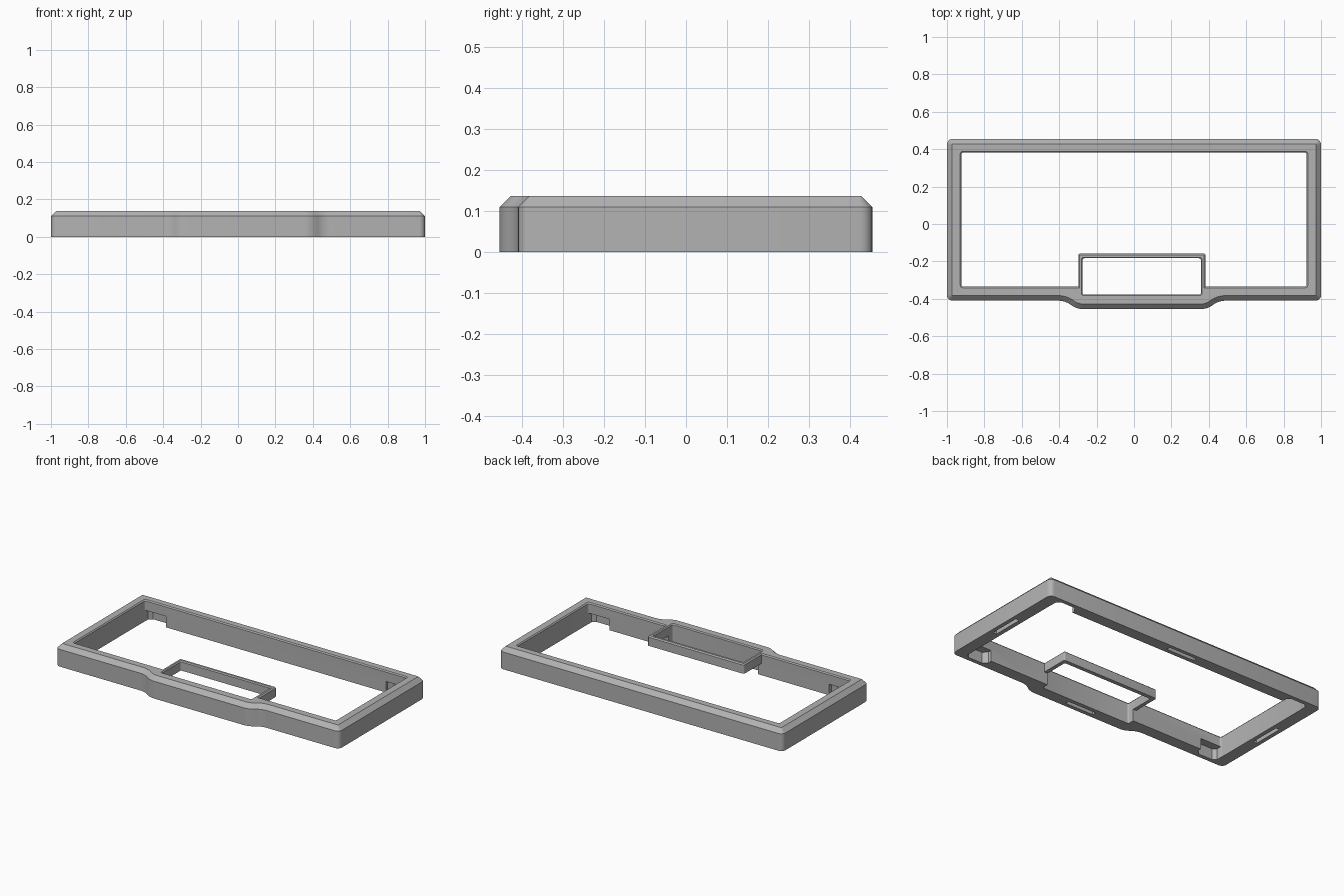
import bpy, bmesh, math

cube = bpy.data.objects.get("Cube")
if cube:
    bpy.data.objects.remove(cube)

HEIGHT = 0.137
CHAMFER = 0.027

grey = bpy.data.materials.new("plain grey")
grey.use_nodes = True
grey.diffuse_color = (0.45, 0.45, 0.45, 1)
grey.node_tree.nodes["Principled BSDF"].inputs["Base Color"].default_value = (0.45, 0.45, 0.45, 1)


def prism(name, outline, z0, z1, radius=0.0, chamfer=0.0, flare=0.0):
    """Upright prism with rounded corners and an optional chamfered or flared top."""
    bm = bmesh.new()
    base = bm.faces.new([bm.verts.new((x, y, z0)) for x, y in outline])
    top = bmesh.ops.extrude_face_region(bm, geom=[base])["geom"]
    for v in [g for g in top if isinstance(g, bmesh.types.BMVert)]:
        v.co.z = z1
    bmesh.ops.recalc_face_normals(bm, faces=bm.faces)
    if radius:
        upright = [e for e in bm.edges if abs(e.verts[0].co.z - e.verts[1].co.z) > 1e-5]
        bmesh.ops.bevel(bm, geom=upright, offset=radius, segments=5, profile=0.5, affect="EDGES")
    rim = [e for e in bm.edges if all(abs(v.co.z - z1) < 1e-5 for v in e.verts)]
    if chamfer:
        bmesh.ops.bevel(bm, geom=rim, offset=chamfer, segments=1, affect="EDGES")
    if flare:
        xs = [v.co.x for v in bm.verts]
        ys = [v.co.y for v in bm.verts]
        cx, cy = (max(xs) + min(xs)) / 2, (max(ys) + min(ys)) / 2
        sx = 1 + flare / (max(xs) - cx)
        sy = 1 + flare / (max(ys) - cy)
        for v in {v for e in rim for v in e.verts}:
            v.co.x = cx + (v.co.x - cx) * sx
            v.co.y = cy + (v.co.y - cy) * sy
    bmesh.ops.recalc_face_normals(bm, faces=bm.faces)
    mesh = bpy.data.meshes.new(name)
    bm.to_mesh(mesh)
    bm.free()
    mesh.materials.append(grey)
    ob = bpy.data.objects.new(name, mesh)
    bpy.context.collection.objects.link(ob)
    return ob


def rect(x0, x1, y0, y1):
    return [(x0, y0), (x1, y0), (x1, y1), (x0, y1)]


def combine(target, tool, operation="DIFFERENCE"):
    """Apply a boolean and remove its helper."""
    tool.hide_render = True
    mod = target.modifiers.new("combine", "BOOLEAN")
    mod.operation = operation
    mod.solver = "EXACT"
    mod.object = tool
    bpy.ops.object.select_all(action="DESELECT")
    bpy.context.view_layer.objects.active = target
    target.select_set(True)
    bpy.ops.object.modifier_apply(modifier=mod.name)
    bpy.data.objects.remove(tool)


# Outer shell with the stepped-out front
outline = [(-1, -0.41), (-0.37, -0.41), (-0.305, -0.455), (0.39, -0.455),
           (0.455, -0.41), (1, -0.41), (1, 0.455), (-1, 0.455)]
frame = prism("bezel_frame", outline, 0, HEIGHT, 0.03, CHAMFER)

# Main opening with a softened top rim
main = rect(-0.923, 0.923, -0.335, 0.382)
combine(frame, prism("opening_cutter", main, -0.1, 0.2, 0.012))
combine(frame, prism("opening_rim_cutter", main, 0.13, 0.144, 0.012, flare=0.012))

# Small window surround reaching into the opening
surround = prism("window_surround", rect(-0.298, 0.382, -0.36, -0.158), 0.075, HEIGHT, 0.01, 0.007)
combine(frame, surround, "UNION")
window = rect(-0.275, 0.358, -0.378, -0.183)
combine(frame, prism("window_cutter", window, -0.1, 0.2, 0.01))
combine(frame, prism("window_rim_cutter", window, 0.13, 0.144, 0.01, flare=0.01))

# Pockets under the top lip at the four corners
for sx in (-1, 1):
    for y_in, y_out in ((0.36, 0.43), (-0.31, -0.385)):
        pocket = [(sx * 0.775, y_in), (sx * 0.775, y_out * 0.93), (sx * 0.80, y_out),
                  (sx * 0.90, y_out), (sx * 0.922, y_out * 0.95), (sx * 0.922, y_in)]
        combine(frame, prism("pocket_cutter", pocket, -0.1, 0.07))

# Narrow slots in the underside, one per side
for x, y, wide, deep in ((0, 0.42, 0.2, 0.025), (0.045, -0.417, 0.2, 0.025),
                         (0.962, 0.02, 0.025, 0.2), (-0.962, 0.02, 0.025, 0.2)):
    slot = rect(x - wide / 2, x + wide / 2, y - deep / 2, y + deep / 2)
    combine(frame, prism("slot_cutter", slot, -0.1, 0.06))

frame.select_set(True)
bpy.context.view_layer.objects.active = frame
bpy.ops.object.shade_smooth_by_angle(angle=math.radians(30))
